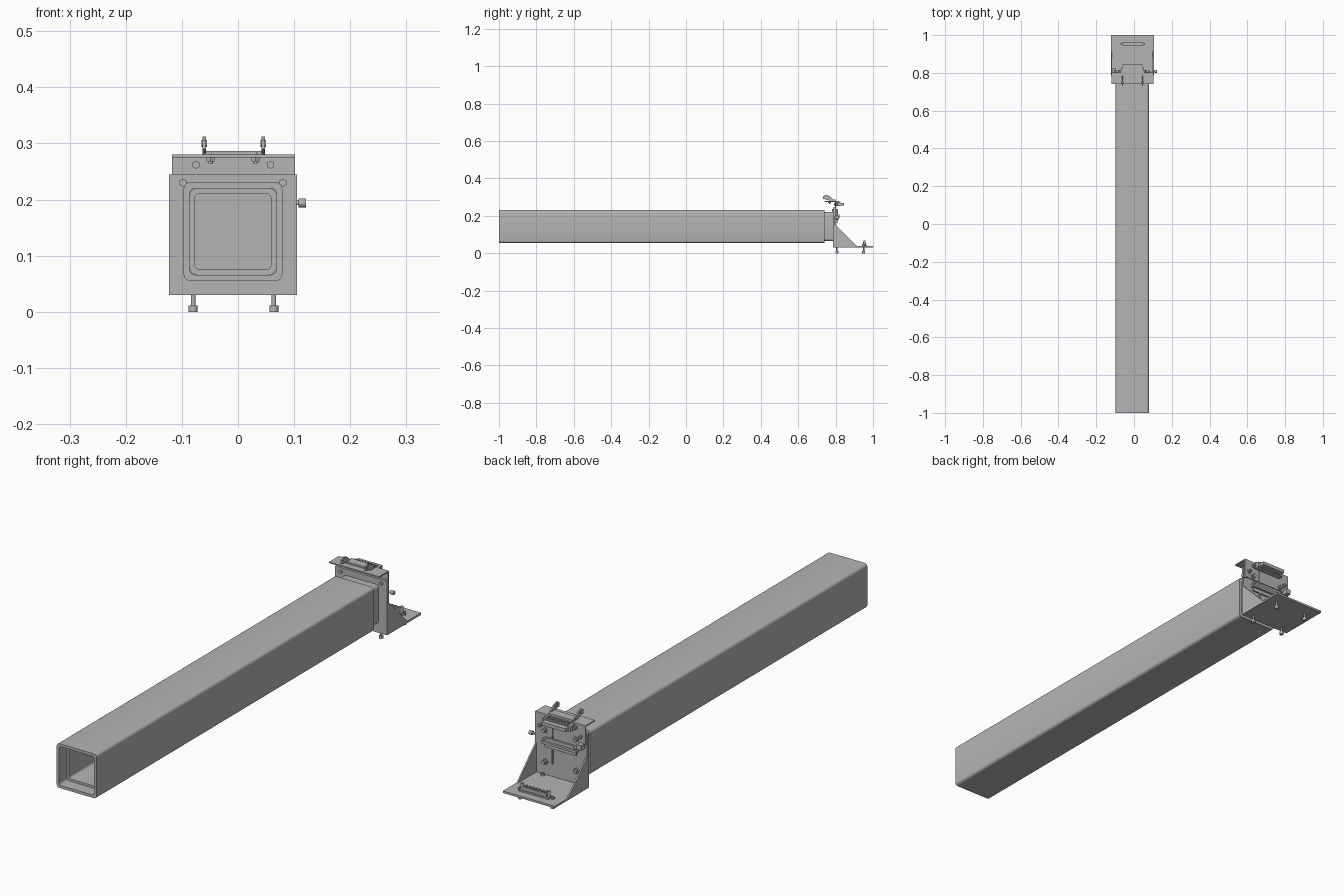
import bpy, bmesh, math
from mathutils import Matrix, Vector

old = bpy.data.objects.get("Cube")
if old:
    bpy.data.objects.remove(old)

grey = bpy.data.materials.new("plain_grey")
grey.use_nodes = True
grey.diffuse_color = (0.46, 0.46, 0.46, 1)
grey.node_tree.nodes["Principled BSDF"].inputs["Base Color"].default_value = grey.diffuse_color

CX = -0.009          # centre line of the assembly
TUBE_Z = 0.143       # centre height of the tube


def finish(name, bm):
    bmesh.ops.recalc_face_normals(bm, faces=bm.faces)
    mesh = bpy.data.meshes.new(name)
    bm.to_mesh(mesh)
    bm.free()
    mesh.materials.append(grey)
    ob = bpy.data.objects.new(name, mesh)
    bpy.context.collection.objects.link(ob)
    return ob


def box(name, x, y, z):
    """Box from (min, max) pairs."""
    bm = bmesh.new()
    size = [b - a for a, b in (x, y, z)]
    mid = [(a + b) / 2 for a, b in (x, y, z)]
    bmesh.ops.create_cube(bm, size=1, matrix=Matrix.Translation(mid) @ Matrix.Diagonal((*size, 1)))
    return finish(name, bm)


def rod(name, start, end, radius, sides=16):
    """Cylinder between two points."""
    a, b = Vector(start), Vector(end)
    d = b - a
    bm = bmesh.new()
    m = Matrix.Translation((a + b) / 2) @ d.to_track_quat('Z', 'Y').to_matrix().to_4x4()
    bmesh.ops.create_cone(bm, cap_ends=True, segments=sides, radius1=radius,
                          radius2=radius, depth=d.length, matrix=m)
    ob = finish(name, bm)
    if sides > 8:
        smooth(ob)
    return ob


def smooth(ob):
    bpy.ops.object.select_all(action='DESELECT')
    ob.select_set(True)
    bpy.context.view_layer.objects.active = ob
    bpy.ops.object.shade_smooth_by_angle(angle=math.radians(35))


def prism(name, profile, x):
    """Extrude a (y, z) profile along x."""
    bm = bmesh.new()
    face = bm.faces.new([bm.verts.new((x[0], y, z)) for y, z in profile])
    out = bmesh.ops.extrude_face_region(bm, geom=[face])
    bmesh.ops.translate(bm, vec=(x[1] - x[0], 0, 0),
                        verts=[v for v in out["geom"] if isinstance(v, bmesh.types.BMVert)])
    return finish(name, bm)


def rounded_square(half, radius, steps=4):
    pts = []
    for q in range(4):
        mid = math.radians(45 + 90 * q)
        cx, cz = [math.copysign(half - radius, f(mid)) for f in (math.cos, math.sin)]
        for i in range(steps + 1):
            a = math.radians(90 * q + 90 * i / steps)
            pts.append((CX + cx + radius * math.cos(a), TUBE_Z + cz + radius * math.sin(a)))
    return pts


def hollow_tube(name, y, half, wall, radius):
    bm = bmesh.new()
    outer, inner = rounded_square(half, radius), rounded_square(half - wall, radius * 0.8)
    rings = [[bm.verts.new((x, yy, z)) for x, z in pts]
             for pts, yy in ((outer, y[0]), (outer, y[1]), (inner, y[1]), (inner, y[0]))]
    n = len(outer)
    for k in range(4):
        a, b = rings[k], rings[(k + 1) % 4]
        for i in range(n):
            j = (i + 1) % n
            bm.faces.new((a[i], a[j], b[j], b[i]))
    smooth(finish(name, bm))


def bolt(name, pos, front, back, r=0.009):
    """Hex bolt along y with a washer, head at the front and nut at the back."""
    x, z = pos
    rod(name + "_shank", (x, front - 0.005, z), (x, back + 0.012, z), r * 0.5)
    rod(name + "_head", (x, front - 0.006, z), (x, front, z), r * 0.8, 6)
    rod(name + "_washer", (x, back, z), (x, back + 0.002, z), r)
    rod(name + "_nut", (x, back, z), (x, back + 0.008, z), r * 0.8, 6)


# Telescoping square tubes
hollow_tube("outer_tube", (-1, 0.74), 0.088, 0.011, 0.012)
hollow_tube("inner_tube", (-0.95, 0.786), 0.077, 0.009, 0.012)

# Angle bracket with side gussets
LEFT, RIGHT = -0.123, 0.105
box("mounting_plate", (LEFT, RIGHT), (0.786, 0.797), (0.03, 0.245))
box("base_plate", (LEFT, RIGHT), (0.786, 1.0), (0.03, 0.038))
for name, x in (("gusset_a", LEFT), ("gusset_b", RIGHT - 0.006)):
    prism(name, [(0.796, 0.037), (0.915, 0.037), (0.796, 0.155)], (x, x + 0.006))

# Upper angle with forward flange
box("upper_plate", (-0.118, 0.102), (0.796, 0.801), (0.2, 0.28))
box("upper_flange", (-0.118, 0.102), (0.74, 0.801), (0.275, 0.28))

# Swivel ears and the bar joining them
box("ear_bar", (-0.062, 0.045), (0.765, 0.8), (0.28, 0.287))
for i, x in enumerate((-0.06, 0.045)):
    prism(f"ear_{i}", [(0.772, 0.28), (0.785, 0.28), (0.783, 0.292), (0.765, 0.307),
                       (0.748, 0.312), (0.734, 0.306), (0.733, 0.29), (0.75, 0.288)],
          (x - 0.003, x + 0.003))
    rod(f"ear_pin_{i}", (x - 0.005, 0.748, 0.3), (x + 0.005, 0.748, 0.3), 0.006)
for i, x in enumerate((-0.049, 0.031)):
    rod(f"flange_screw_{i}", (x, 0.768, 0.264), (x, 0.768, 0.284), 0.004)
    rod(f"flange_nut_{i}", (x, 0.768, 0.268), (x, 0.768, 0.275), 0.008, 6)

# Upper connector block with contact ribs
box("connector_block", (-0.07, 0.052), (0.8, 0.825), (0.252, 0.274))
box("connector_tongue", (-0.062, 0.044), (0.825, 0.845), (0.256, 0.27))
for i in range(8):
    x = -0.056 + i * 0.013
    box(f"connector_rib_{i}", (x, x + 0.004), (0.802, 0.822), (0.274, 0.279))

# Middle cross bar with end screws and a vertical strip
box("cross_bar", (-0.085, 0.067), (0.797, 0.812), (0.165, 0.174))
box("cross_bar_backing", (-0.078, 0.06), (0.797, 0.803), (0.15, 0.188))
box("vertical_strip", (0.024, 0.03), (0.797, 0.803), (0.09, 0.25))
for i, x in enumerate((-0.078, 0.06)):
    rod(f"cross_bar_screw_{i}", (x, 0.8, 0.183), (x, 0.815, 0.183), 0.005)

# Bolts through the plates
for i, x in enumerate((-0.098, 0.08)):
    bolt(f"plate_bolt_{i}", (x, 0.23), 0.786, 0.801)
for i, x in enumerate((-0.075, 0.058)):
    bolt(f"upper_bolt_{i}", (x, 0.262), 0.796, 0.801)
for i, x in enumerate((-0.078, 0.06)):
    for j, z in enumerate((0.09, 0.215)):
        rod(f"back_bolt_washer_{i}{j}", (x, 0.796, z), (x, 0.804, z), 0.011)
        rod(f"back_bolt_head_{i}{j}", (x, 0.8, z), (x, 0.812, z), 0.008, 6)

# Side knob and opposite small switch box
rod("knob_stem", (0.1, 0.808, 0.194), (0.112, 0.808, 0.194), 0.004)
rod("knob", (0.108, 0.808, 0.194), (0.121, 0.808, 0.194), 0.008)
box("switch_box", (-0.115, -0.095), (0.797, 0.822), (0.188, 0.208))

# Terminal strip standing on the base plate
box("strip_foot", (-0.072, 0.058), (0.94, 0.968), (0.038, 0.044))
box("strip_body", (-0.062, 0.048), (0.945, 0.963), (0.044, 0.056))
for i, x in enumerate((-0.066, 0.052)):
    rod(f"strip_post_{i}", (x, 0.954, 0.04), (x, 0.954, 0.067), 0.006)
for i in range(7):
    x = -0.055 + i * 0.0145
    box(f"strip_rib_{i}", (x, x + 0.006), (0.947, 0.961), (0.056, 0.061))

# Levelling screws under the base
for i, x in enumerate((-0.08, 0.064)):
    for j, y in enumerate((0.807, 0.95)):
        rod(f"foot_shank_{i}{j}", (x, y, 0.005), (x, y, 0.046), 0.004)
        rod(f"foot_head_{i}{j}", (x, y, 0), (x, y, 0.011), 0.008)
        rod(f"foot_nut_{i}{j}", (x, y, 0.038), (x, y, 0.044), 0.008, 6)
